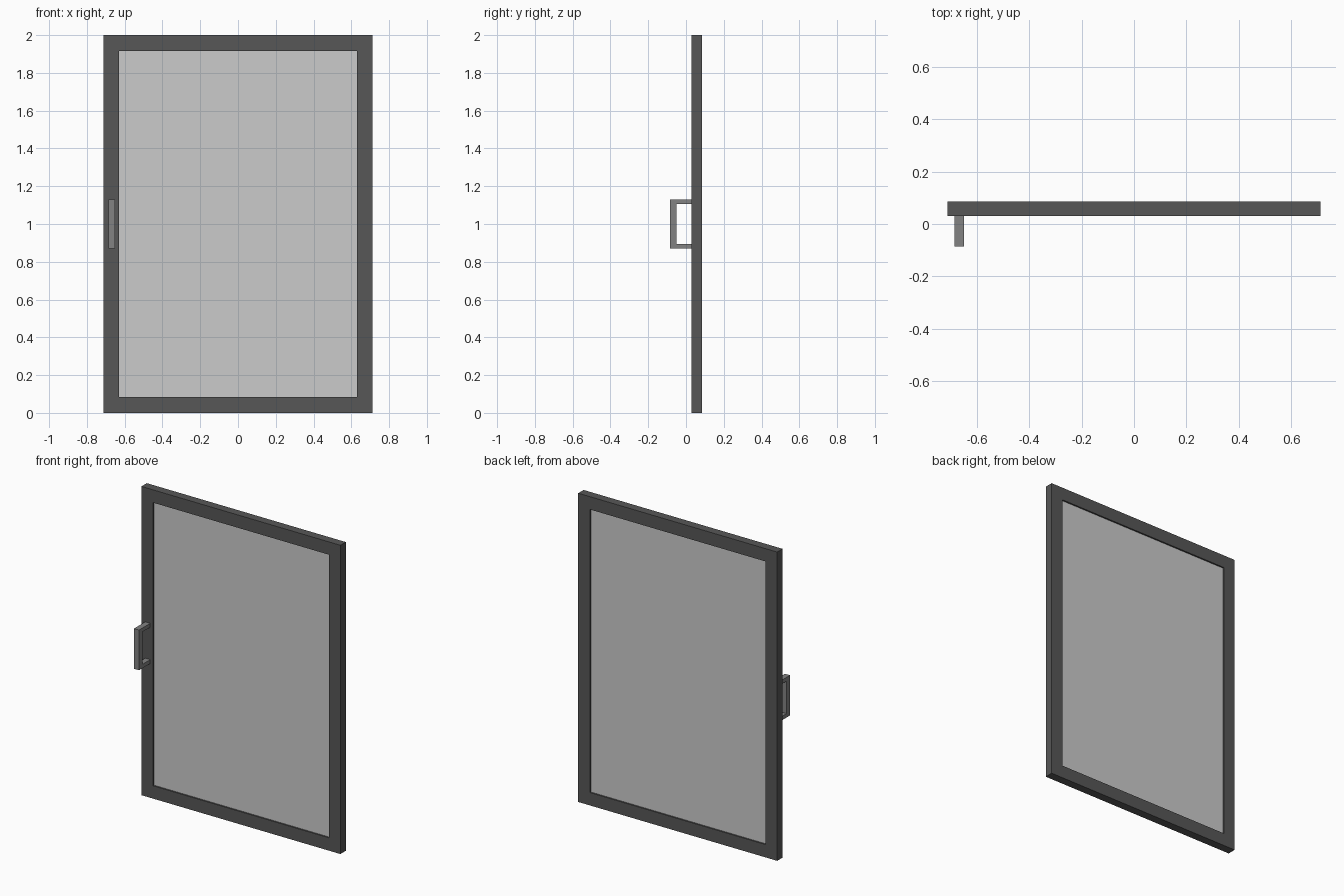
import bpy
import bmesh

cube = bpy.data.objects.get("Cube")
if cube:
    bpy.data.objects.remove(cube, do_unlink=True)


def material(name, grey):
    mat = bpy.data.materials.new(name)
    mat.use_nodes = True
    colour = (grey, grey, grey, 1)
    mat.diffuse_color = colour
    mat.node_tree.nodes["Principled BSDF"].inputs["Base Color"].default_value = colour
    return mat


def extruded(name, outline, axis, start, end, mat):
    """Extrude a flat outline along x (points are y, z) or y (points are x, z).
    The outline is a ring of four-sided or three-sided faces."""
    bm = bmesh.new()
    points, faces = outline
    place = (lambda p: (start, p[0], p[1])) if axis == 0 else (lambda p: (p[0], start, p[1]))
    verts = [bm.verts.new(place(p)) for p in points]
    flat = [bm.faces.new([verts[i] for i in f]) for f in faces]
    solid = bmesh.ops.extrude_face_region(bm, geom=flat, use_keep_orig=True)
    for v in solid["geom"]:
        if isinstance(v, bmesh.types.BMVert):
            v.co[axis] = end
    bmesh.ops.recalc_face_normals(bm, faces=bm.faces)
    mesh = bpy.data.meshes.new(name)
    bm.to_mesh(mesh)
    bm.free()
    mesh.materials.append(mat)
    obj = bpy.data.objects.new(name, mesh)
    bpy.context.collection.objects.link(obj)
    return obj


def rectangle(a0, a1, z0, z1):
    return [(a0, z0), (a1, z0), (a1, z1), (a0, z1)]


dark = material("dark grey frame", 0.095)
pale = material("pale grey glass", 0.6)
mid = material("mid grey handle", 0.225)

half_width, height, border = 0.713, 2.0, 0.083
front, back, recess = 0.03, 0.085, 0.01
inner = half_width - border

# Door frame: mitred rectangular ring
ring = [(i, (i + 1) % 4, (i + 1) % 4 + 4, i + 4) for i in range(4)]
extruded("door_frame",
         (rectangle(-half_width, half_width, 0, height)
          + rectangle(-inner, inner, border, height - border), ring),
         1, front, back, dark)

# Glass panel set slightly back from both faces of the frame
extruded("glass_panel",
         (rectangle(-inner, inner, border, height - border), [(0, 1, 2, 3)]),
         1, front + recess, back - recess, pale)

# Pull handle: square bracket profile reaching forward from the frame
low, high, arm = 0.87, 1.13, 0.025
tip, grip = -0.085, -0.05
bracket = [(front, low), (tip, low), (tip, high), (front, high),
           (front, low + arm), (grip, low + arm), (grip, high - arm), (front, high - arm)]
extruded("pull_handle",
         (bracket, [(i, i + 1, i + 5, i + 4) for i in range(3)]),
         0, -0.686, -0.65, mid)
